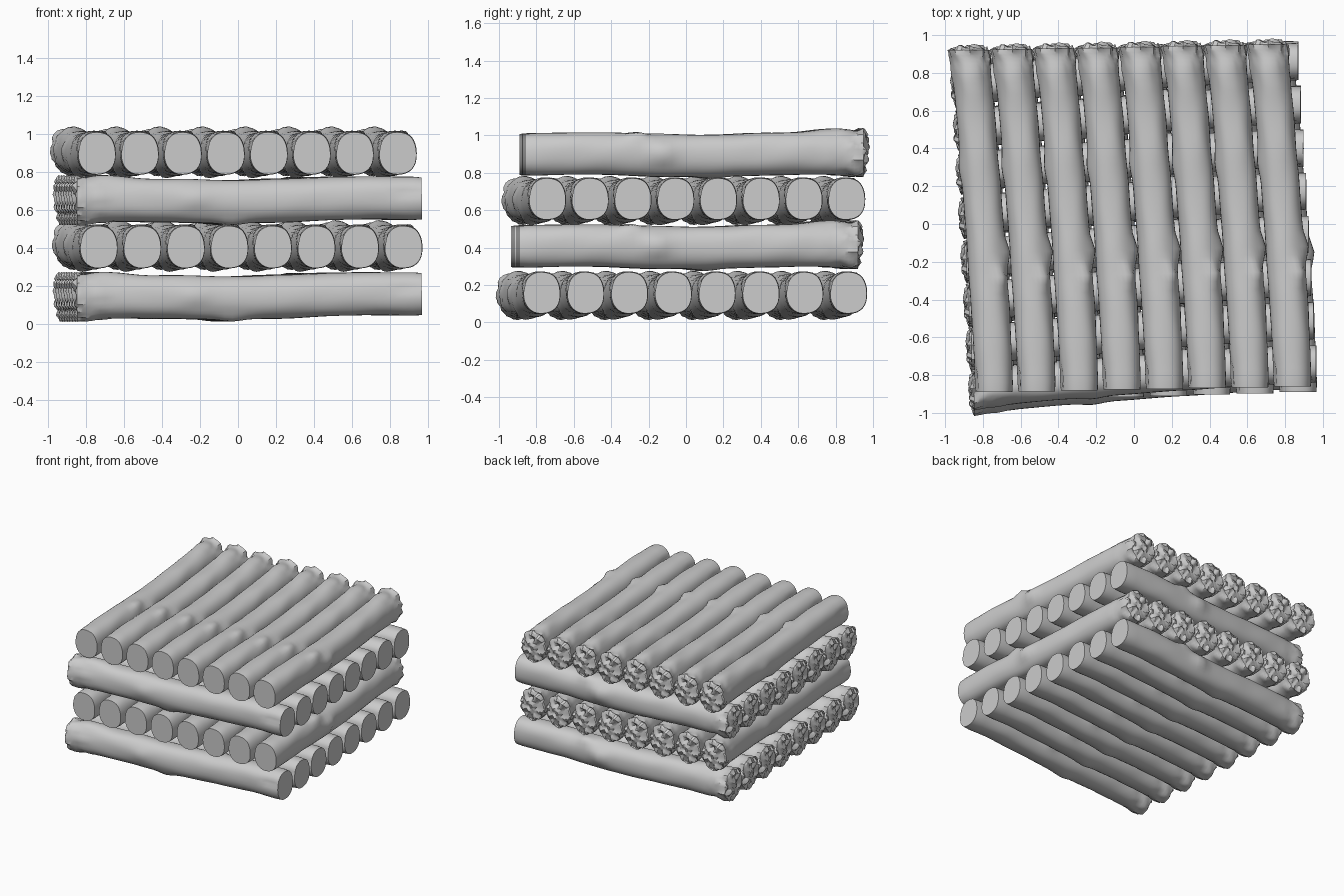
import bpy
import bmesh
from math import sin, cos, pi, exp, radians, copysign
from mathutils import Vector, noise

cube = bpy.data.objects.get("Cube")
if cube:
    bpy.data.objects.remove(cube, do_unlink=True)

# One plain grey for all the wood
grey = bpy.data.materials.new("wood grey")
grey.use_nodes = True
grey.diffuse_color = (0.6, 0.6, 0.6, 1)
bsdf = grey.node_tree.nodes["Principled BSDF"]
bsdf.inputs["Base Color"].default_value = (0.6, 0.6, 0.6, 1)
bsdf.inputs["Roughness"].default_value = 0.8

LENGTH, SIDES, RINGS = 1.81, 32, 48
HALF_WIDTH, HALF_HEIGHT = 0.102, 0.114

# Knots: distance along log, angle in degrees, height, spread along, spread around
KNOTS = [
    (0.60, 55, 0.024, 0.045, 0.35),
    (0.74, 5, 0.026, 0.06, 0.4),
    (1.63, 95, 0.018, 0.12, 0.6),
    (1.00, 250, 0.015, 0.07, 0.4),
    (1.18, 175, 0.010, 0.06, 0.3),
    (0.07, 165, -0.016, 0.06, 0.2),
]


def spow(v, p):
    return copysign(abs(v) ** p, v)


def spine(t):
    """Bent centre line of a log, starting at its sawn end."""
    return Vector((-0.13 * t ** 1.3, LENGTH * t, 0.006 * sin(3 * pi * t)))


def bark_point(t, a):
    """Point on the bark at fraction t along and angle a around."""
    d = LENGTH * t
    swell = 0.0
    for kd, ka, height, along, around in KNOTS:
        da = (a - radians(ka) + pi) % (2 * pi) - pi
        swell += height * exp(-((d - kd) / along) ** 2 - (da / around) ** 2)
    ring = Vector((cos(a), d * 4, sin(a)))
    swell += 0.004 * noise.noise(ring * 1.3)
    # torn fibres near the broken end
    torn = max(0.0, (t - 0.86) / 0.14) ** 1.5
    swell += torn * 0.022 * noise.noise(Vector((cos(a) * 3, d * 14, sin(a) * 3)))
    swell += torn * 0.018 * max(0, cos(a - radians(125)))
    if t < 0.004:
        swell -= 0.004
    x = (HALF_WIDTH + swell) * spow(cos(a), 0.88)
    z = (HALF_HEIGHT + swell) * spow(sin(a), 0.88)
    return spine(t) + Vector((x, 0, z))


def make_log_mesh():
    bm = bmesh.new()
    angles = [2 * pi * k / SIDES for k in range(SIDES)]
    rings = []
    for i in range(RINGS + 1):
        t = 1 - (1 - i / RINGS) ** 1.3
        rings.append([bm.verts.new(bark_point(t, a)) for a in angles])
    # broken end: shrinking rings pushed in and out
    centre = spine(1)
    for scale in (0.93, 0.75, 0.55, 0.35, 0.15):
        ring = []
        for a in angles:
            p = centre + (bark_point(1, a) - centre) * scale
            q = Vector((p.x * 24, scale, p.z * 24))
            p.y += 0.018 * (1 - scale) ** 0.5 + 0.03 * noise.noise(q)
            ring.append(bm.verts.new(p))
        rings.append(ring)
    for lower, upper in zip(rings, rings[1:]):
        for k in range(SIDES):
            n = (k + 1) % SIDES
            bm.faces.new((lower[k], lower[n], upper[n], upper[k]))
    bm.faces.new(rings[0])       # sawn end
    bm.faces.new(rings[-1])
    bmesh.ops.recalc_face_normals(bm, faces=bm.faces)
    mesh = bpy.data.meshes.new("log")
    bm.to_mesh(mesh)
    bm.free()
    mesh.materials.append(grey)
    mesh.shade_smooth()
    mesh.set_sharp_from_angle(angle=radians(32))
    return mesh


log_mesh = make_log_mesh()


def add_layer(name, first, last, turn, tilt, count=8):
    """Row of logs whose sawn ends run from first to last."""
    first, last = Vector(first), Vector(last)
    for i in range(count):
        log = bpy.data.objects.new(f"{name}_log_{i + 1}", log_mesh)
        log.location = first.lerp(last, i / (count - 1))
        log.rotation_euler = (radians(tilt), 0, radians(turn))
        bpy.context.collection.objects.link(log)


# Four crossed layers, bottom to top
add_layer("bottom_cross", (0.965, -0.77, 0.158), (0.87, 0.87, 0.158), 90, -0.8)
add_layer("lower_long", (-0.73, -0.935, 0.405), (0.87, -0.89, 0.405), 0, 0)
add_layer("upper_cross", (0.965, -0.74, 0.66), (0.87, 0.86, 0.66), 90, -0.6)
add_layer("top_long", (-0.74, -0.89, 0.897), (0.84, -0.86, 0.897), 0, 0)
